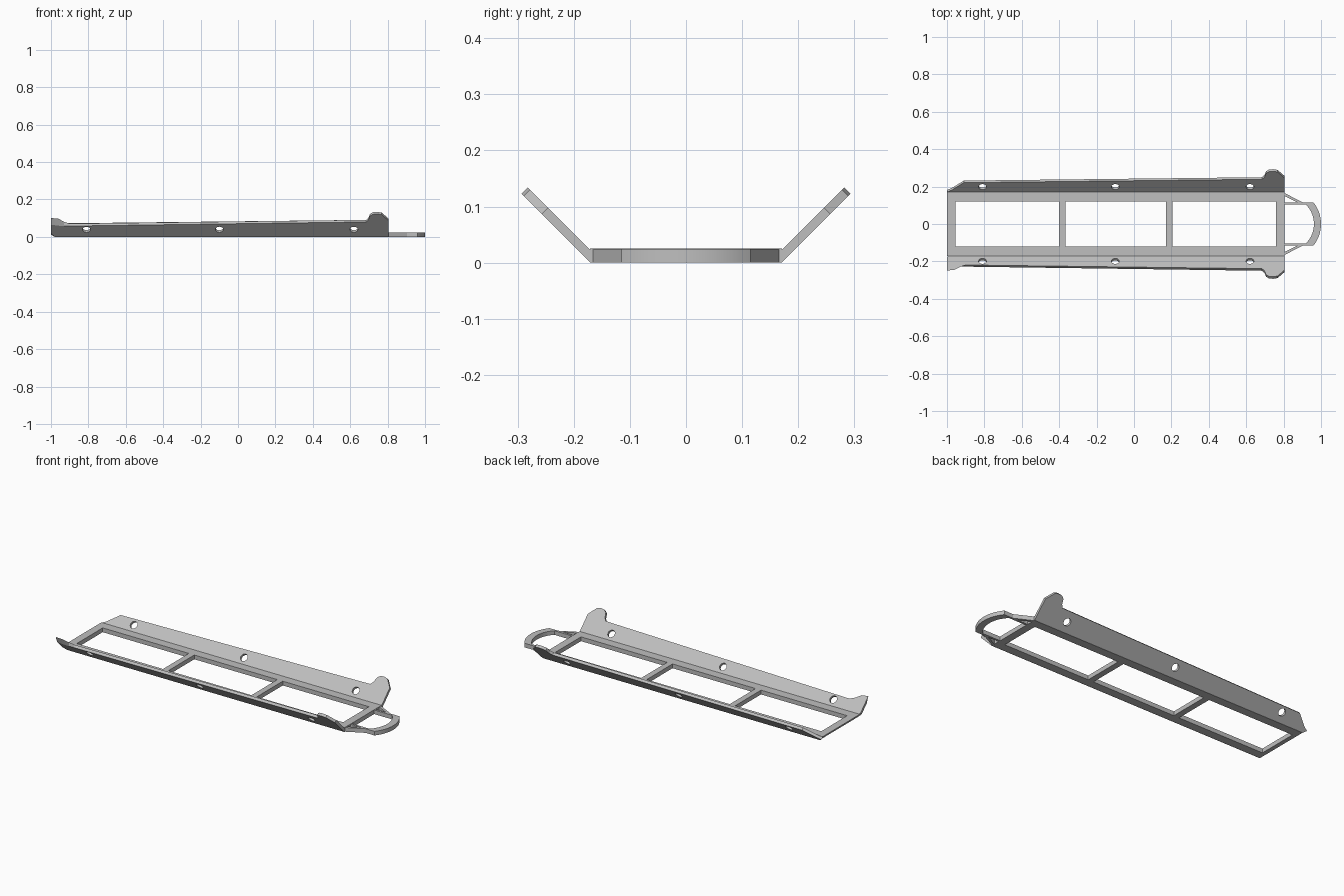
import bpy, bmesh, math
from mathutils import Vector, Matrix

if "Cube" in bpy.data.objects:
    bpy.data.objects.remove(bpy.data.objects["Cube"])

grey = bpy.data.materials.new("light_grey")
grey.diffuse_color = (0.52, 0.52, 0.52, 1)
grey.use_nodes = True
grey.node_tree.nodes["Principled BSDF"].inputs["Base Color"].default_value = grey.diffuse_color


def loft(name, a, b):
    """Solid between two matching outlines."""
    bm = bmesh.new()
    va = [bm.verts.new(p) for p in a]
    vb = [bm.verts.new(p) for p in b]
    bm.faces.new(va)
    bm.faces.new(vb[::-1])
    n = len(a)
    for i in range(n):
        j = (i + 1) % n
        bm.faces.new((va[j], va[i], vb[i], vb[j]))
    bmesh.ops.recalc_face_normals(bm, faces=bm.faces[:])
    me = bpy.data.meshes.new(name)
    bm.to_mesh(me)
    bm.free()
    me.materials.append(grey)
    ob = bpy.data.objects.new(name, me)
    bpy.context.collection.objects.link(ob)
    return ob


def slab(name, pts, z0=0.0, z1=0.024):
    return loft(name, [(x, y, z0) for x, y in pts], [(x, y, z1) for x, y in pts])


def rect(x0, x1, y):
    return [(x0, -y), (x1, -y), (x1, y), (x0, y)]


def cut(target, cutter):
    m = target.modifiers.new("cut", 'BOOLEAN')
    m.object = cutter
    m.solver = 'EXACT'
    bpy.context.view_layer.objects.active = target
    bpy.ops.object.modifier_apply(modifier=m.name)
    bpy.data.objects.remove(cutter)


# Floor frame with a bevelled left end and three openings
floor = loft("floor_frame",
             [(x, y, 0) for x, y in rect(-0.98, 0.805, 0.169)],
             [(x, y, 0.025) for x, y in rect(-1.0, 0.805, 0.171)])
for x0, x1 in ((-0.955, -0.4), (-0.365, 0.17), (0.205, 0.76)):
    cut(floor, slab("opening_cutter", rect(x0, x1, 0.119), -0.1, 0.1))

# Sloped side wings: outline is (x, rise of outer face, rise of inner face)
TAB = [(0.805, 0, 0), (0.805, 0.087, 0.087), (0.768, 0.119, 0.119),
       (0.745, 0.123, 0.123), (0.722, 0.121, 0.121), (0.706, 0.112, 0.112),
       (0.698, 0.092, 0.092), (0.685, 0.08, 0.08)]
CHAMFERED = [(-0.91, 0.062, 0.062), (-0.975, 0.022, 0.022),
             (-1, 0.012, 0.012), (-0.98, 0, 0)]
FLARED = [(-0.9, 0.058, 0.06), (-0.93, 0.057, 0.07), (-0.96, 0.06, 0.086),
          (-1, 0.065, 0.09), (-1, 0.018, 0.018), (-0.98, 0, 0)]
THICK = 0.011


def wing(name, side, end):
    prof = TAB + end
    outer = [(x, side * (0.17 + t), t) for x, t, _ in prof]
    inner = [(x, side * (0.17 + t - THICK), t + THICK) for x, _, t in prof]
    ob = loft(name, outer, inner)
    # Bolt holes square to the slope
    for x in (-0.81, -0.1, 0.62):
        mid = Vector((x, side * 0.204, 0.045))
        axis = Vector((0, -side, 1)).normalized()
        u, v = Vector((1, 0, 0)), axis.cross(Vector((1, 0, 0)))
        ring = [mid + 0.021 * (math.cos(a) * u + math.sin(a) * v)
                for a in (i * math.tau / 24 for i in range(24))]
        cut(ob, loft("hole_cutter", [p - axis * 0.03 for p in ring],
                     [p + axis * 0.03 for p in ring]))
    bpy.context.view_layer.objects.active = ob
    ob.select_set(True)
    bpy.ops.object.shade_smooth_by_angle(angle=math.radians(20))
    ob.select_set(False)


wing("back_wing", 1, CHAMFERED)
wing("front_wing", -1, FLARED)

# End handle: one flat loop with straight arms and a curved grip
N = 16


def arc(r, half):
    return [(0.815 + r * math.cos(a), r * math.sin(a))
            for a in (half * (1 - 2 * i / N) for i in range(N + 1))]


outer = [(0.8, 0.115)] + arc(0.185, math.asin(0.115 / 0.185)) + [(0.8, -0.115)]
inner = [(0.8, 0.103)] + arc(0.147, math.asin(0.103 / 0.147)) + [(0.8, -0.103)]
handle = slab("handle_loop", outer + inner[::-1])
bpy.context.view_layer.objects.active = handle
handle.select_set(True)
bpy.ops.object.shade_smooth_by_angle(angle=math.radians(20))
handle.select_set(False)

# Diagonal braces between frame corners and handle
for side, label in ((1, "back"), (-1, "front")):
    slab(label + "_handle_brace", [(x, side * y) for x, y in
         ((0.8, 0.168), (0.905, 0.114), (0.875, 0.114), (0.8, 0.152))])
